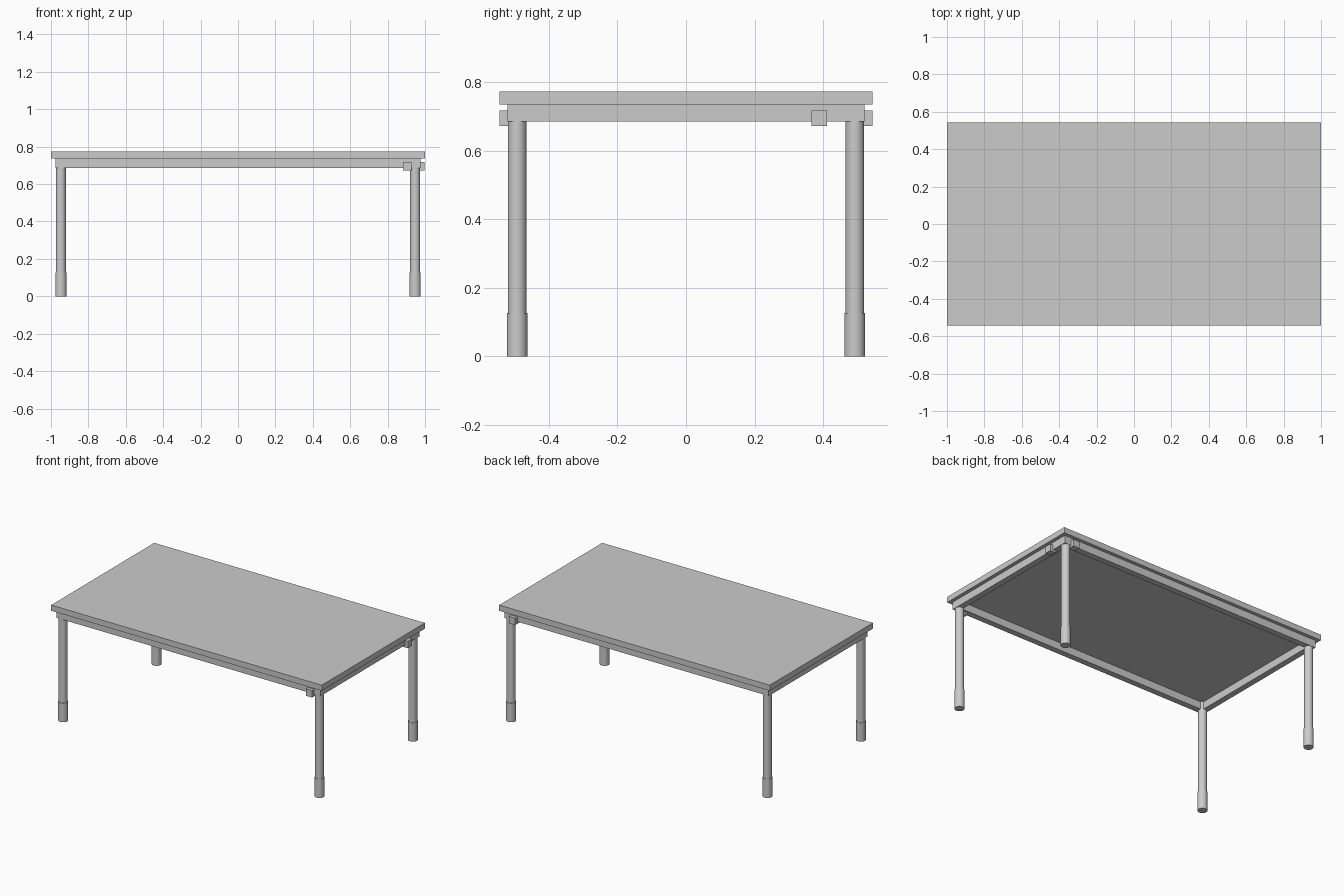
import bpy

if "Cube" in bpy.data.objects:
    bpy.data.objects.remove(bpy.data.objects["Cube"])

def box(name, x0, x1, y0, y1, z0, z1):
    bpy.ops.mesh.primitive_cube_add(size=1, location=((x0+x1)/2, (y0+y1)/2, (z0+z1)/2))
    ob = bpy.context.object
    ob.name = name
    ob.scale = (x1-x0, y1-y0, z1-z0)
    bpy.ops.object.transform_apply(location=False, rotation=False, scale=True)
    return ob

def cylinder(name, x, y, z0, z1, r):
    bpy.ops.mesh.primitive_cylinder_add(vertices=32, radius=r, depth=z1-z0,
                                        location=(x, y, (z0+z1)/2))
    ob = bpy.context.object
    ob.name = name
    bpy.ops.object.shade_smooth_by_angle()
    return ob

HX, HY = 1.0, 0.544        # half size of the top
AX, AY = 0.976, 0.521      # half size of the apron frame
W = 0.04                   # apron rail thickness
Z_RAIL, Z_PLATE, Z_TOP = 0.686, 0.736, 0.774

# Table top
box("table_top", -HX, HX, -HY, HY, Z_PLATE, Z_TOP)

# Apron rails under the top
box("front_rail", -AX, AX, -AY, -AY+W, Z_RAIL, Z_PLATE)
box("back_rail", -AX, AX, AY-W, AY, Z_RAIL, Z_PLATE)
box("left_rail", -AX, -AX+W, -AY+W, AY-W, Z_RAIL, Z_PLATE)
box("right_rail", AX-W, AX, -AY+W, AY-W, Z_RAIL, Z_PLATE)

# Round legs with thicker foot sleeves
for sx, side in ((-1, "left"), (1, "right")):
    for sy, end in ((-1, "front"), (1, "back")):
        x, y = sx*0.947, sy*0.493
        cylinder(f"{end}_{side}_leg", x, y, 0.12, Z_PLATE, 0.027)
        cylinder(f"{end}_{side}_foot", x, y, 0, 0.126, 0.030)

# Small blocks fixed to the rails near the right end
B0, B1 = 0.672, 0.718
box("front_block", 0.882, 0.928, -HY, -AY+0.022, B0, B1)
box("back_block", 0.882, 0.928, AY-0.022, HY, B0, B1)
box("right_block", AX-0.022, 0.998, 0.367, 0.412, B0, B1)
